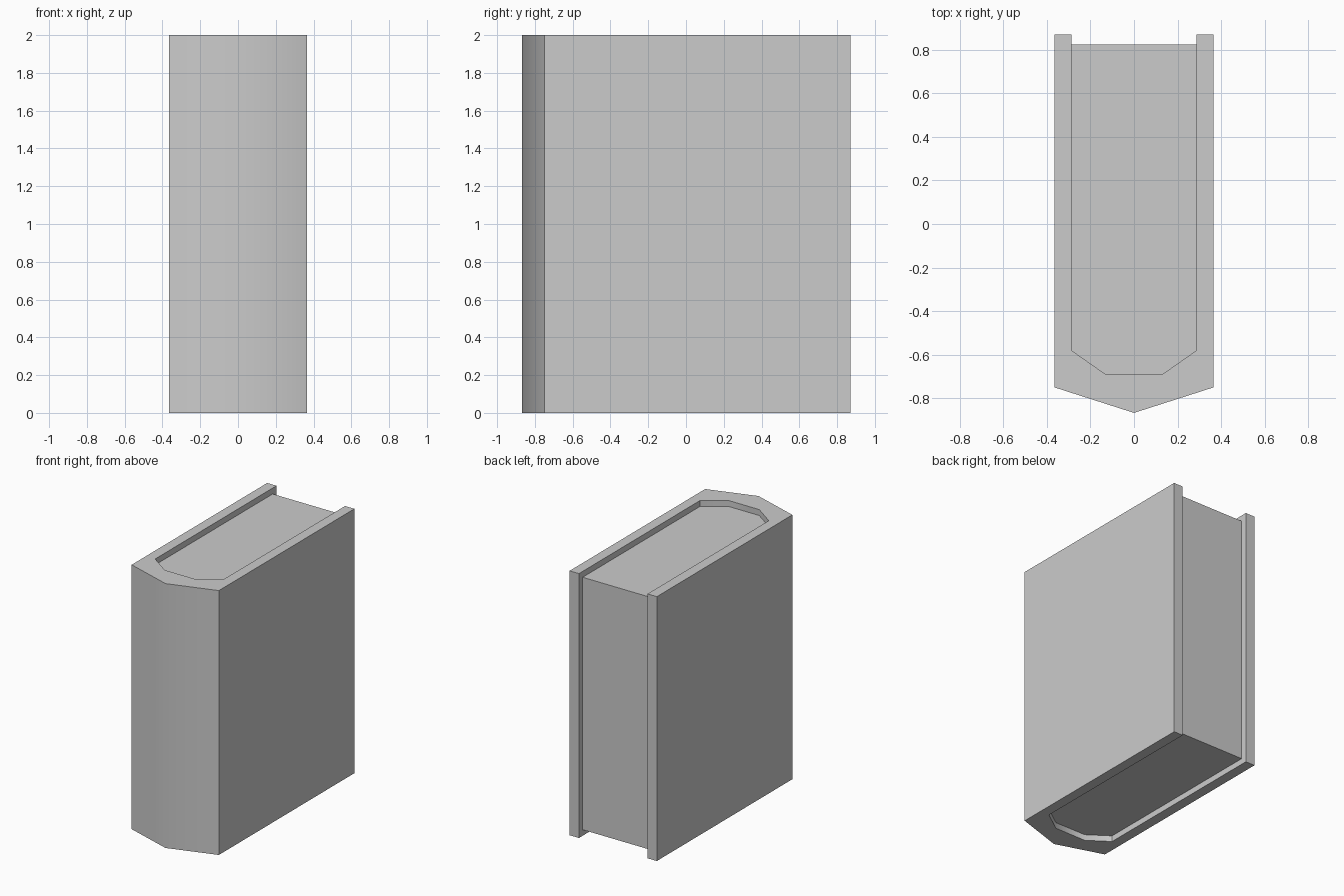
import bpy
import bmesh
import math

cube = bpy.data.objects.get("Cube")
if cube:
    bpy.data.objects.remove(cube, do_unlink=True)

HEIGHT = 2.0
RECESS = 0.045    # how far the pages sit inside the cover
BACK = 0.87       # fore edge of the cover boards

grey = bpy.data.materials.new("plain_grey")
grey.use_nodes = True
colour = (0.6, 0.6, 0.6, 1)
grey.diffuse_color = colour
grey.node_tree.nodes["Principled BSDF"].inputs["Base Color"].default_value = colour


def mirrored(half):
    """Complete a right-to-left outline from its left (+x) half."""
    return [(-x, y) for x, y in half if x] + half[::-1]


def extrude_outline(name, outline, bottom, top):
    bm = bmesh.new()
    base = bm.faces.new([bm.verts.new((x, y, bottom)) for x, y in outline])
    result = bmesh.ops.extrude_face_region(bm, geom=[base], use_keep_orig=True)
    moved = [v for v in result["geom"] if isinstance(v, bmesh.types.BMVert)]
    bmesh.ops.translate(bm, verts=moved, vec=(0, 0, top - bottom))
    bmesh.ops.recalc_face_normals(bm, faces=bm.faces)
    mesh = bpy.data.meshes.new(name)
    bm.to_mesh(mesh)
    bm.free()
    mesh.materials.append(grey)
    obj = bpy.data.objects.new(name, mesh)
    bpy.context.collection.objects.link(obj)
    bpy.ops.object.select_all(action="DESELECT")
    obj.select_set(True)
    bpy.context.view_layer.objects.active = obj
    bpy.ops.object.shade_smooth_by_angle(angle=math.radians(37))
    return obj


# Inner outline shared by cover and pages, from the spine to the fore edge
inner = [(0.13, -0.69), (0.287, -0.58)]

# Cover: two boards joined by a ridged spine
outer = [(0.365, BACK), (0.365, -0.75), (0, -0.867)]
outer_loop = outer + [(-x, y) for x, y in outer[-2::-1]]
inner_half = inner + [(0.287, BACK)]
inner_loop = [(-x, y) for x, y in inner_half[::-1]] + inner_half
extrude_outline("book_cover", outer_loop + inner_loop, 0, HEIGHT)

# Pages: block set back from the cover at the top, bottom and fore edge
pages_half = inner + [(0.287, BACK - RECESS)]
extrude_outline("page_block", mirrored(pages_half), RECESS, HEIGHT - RECESS)
